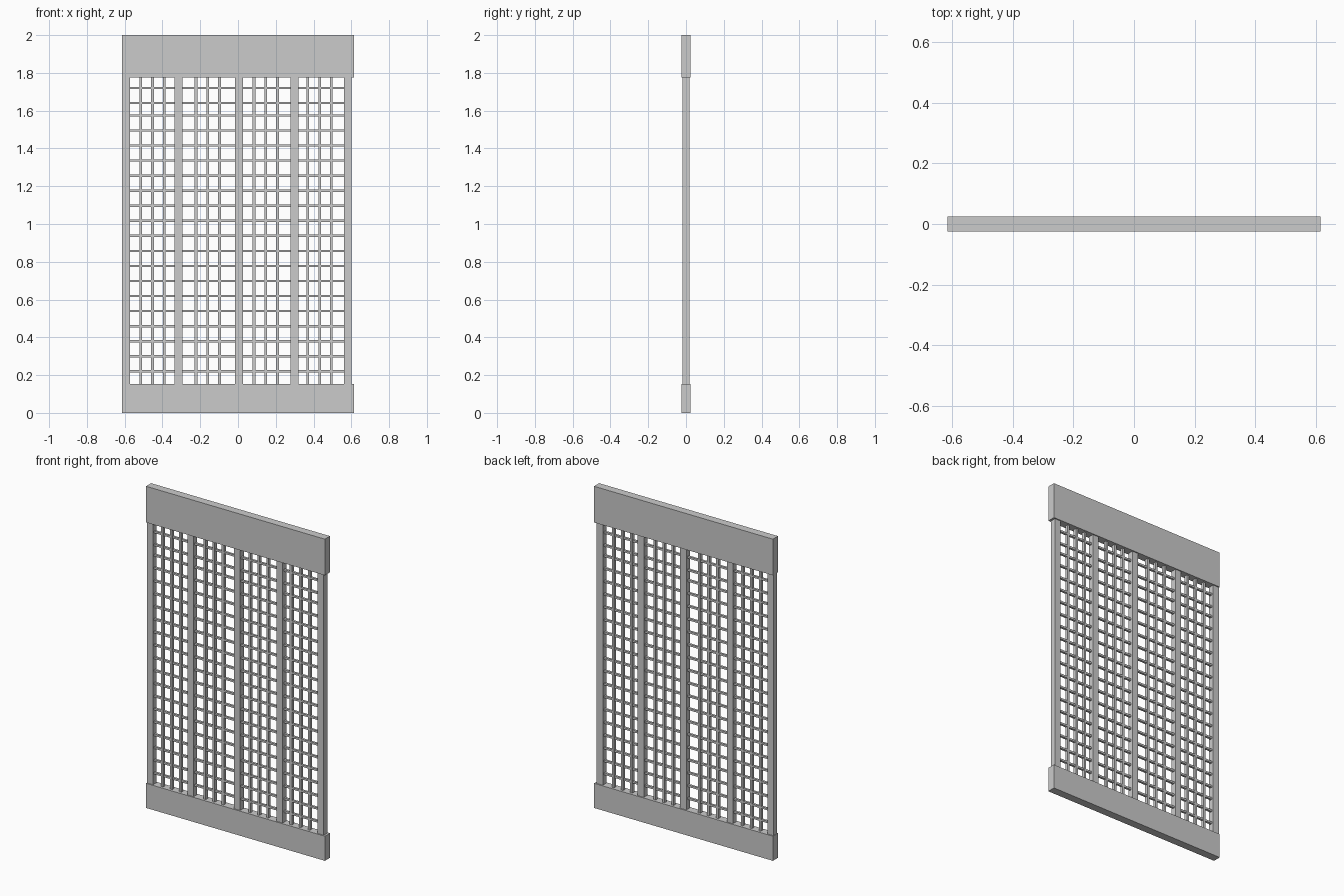
import bpy
import bmesh
from mathutils import Matrix, Vector

if "Cube" in bpy.data.objects:
    bpy.data.objects.remove(bpy.data.objects["Cube"])


def boxes(name, ranges):
    """One object made of axis-aligned boxes: (x0, x1, half_depth, z0, z1)."""
    bm = bmesh.new()
    for x0, x1, d, z0, z1 in ranges:
        m = Matrix.LocRotScale(Vector(((x0 + x1) / 2, 0, (z0 + z1) / 2)), None,
                               Vector((x1 - x0, 2 * d, z1 - z0)))
        bmesh.ops.create_cube(bm, size=1, matrix=m)
    mesh = bpy.data.meshes.new(name)
    bm.to_mesh(mesh)
    bm.free()
    obj = bpy.data.objects.new(name, mesh)
    bpy.context.collection.objects.link(obj)
    return obj


W, BOTTOM, TOP = 0.615, 0.153, 1.775

# Deep rails at the top and bottom
boxes("top_rail", [(-W, W, 0.025, TOP, 2.0)])
boxes("bottom_rail", [(-W, W, 0.025, 0.0, BOTTOM)])

# Upright stiles, slightly thinner than the rails
stiles = [-0.593, -0.314, 0.006, 0.299, 0.581]
boxes("stiles", [(x - 0.021, x + 0.021, 0.018, BOTTOM, TOP) for x in stiles])

# Thin vertical lattice bars, three per panel
first_bars = [-0.515, -0.222, 0.085, 0.370]
boxes("vertical_bars", [(x + i * 0.062 - 0.007, x + i * 0.062 + 0.007, 0.01, BOTTOM, TOP)
                        for x in first_bars for i in range(3)])

# Thin horizontal lattice bars between neighbouring stiles
heights = [0.22 + 0.0797 * i for i in range(18)] + [1.64, 1.72]
boxes("horizontal_bars", [(a + 0.021, b - 0.021, 0.007, z - 0.006, z + 0.006)
                          for a, b in zip(stiles, stiles[1:]) for z in heights])
